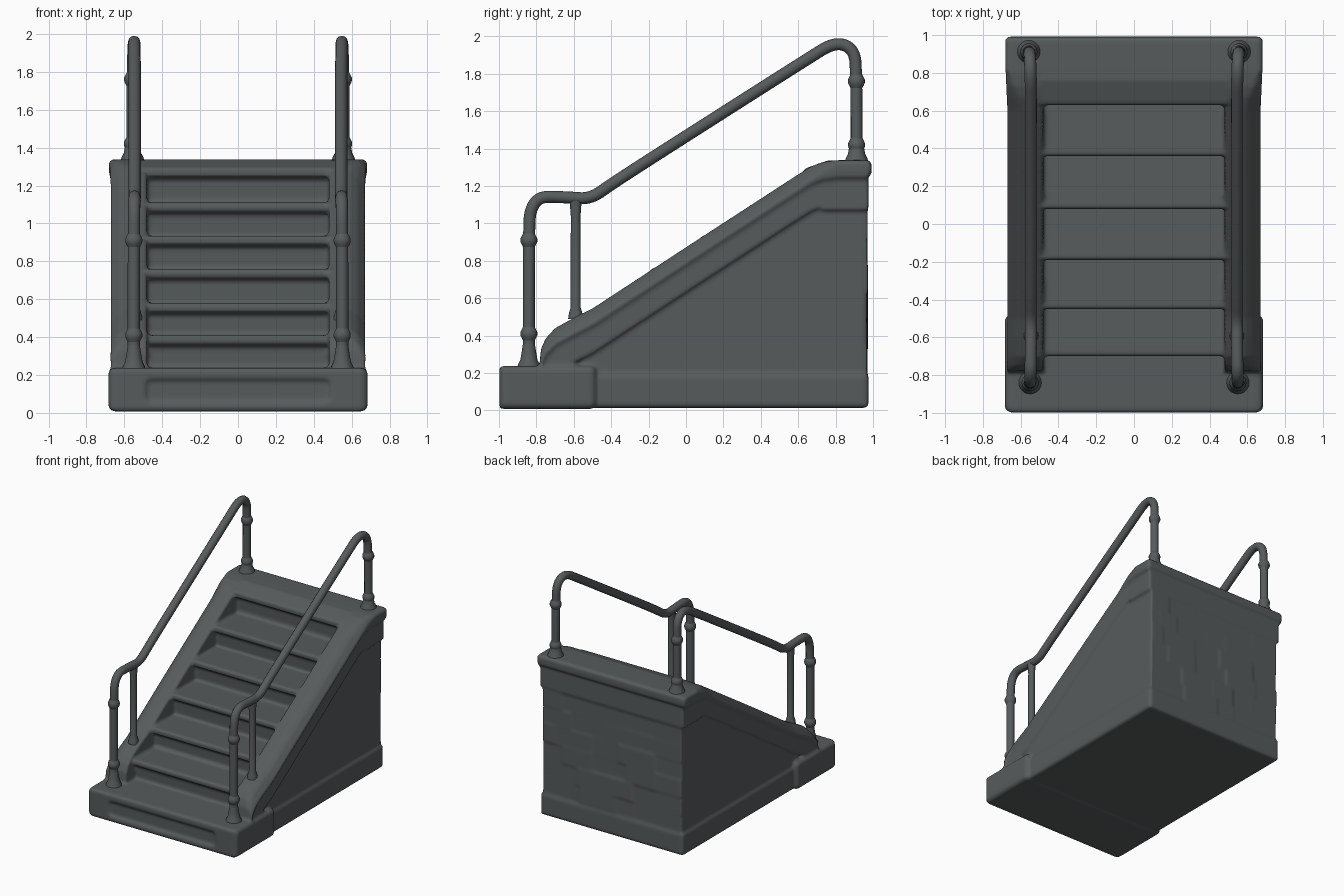
import bpy, bmesh, math, random
from mathutils import Vector

if "Cube" in bpy.data.objects:
    bpy.data.objects.remove(bpy.data.objects["Cube"])

random.seed(4)
stone = bpy.data.materials.new("dark_grey_stone")
stone.diffuse_color = (0.095, 0.105, 0.107, 1)
stone.use_nodes = True
stone.node_tree.nodes["Principled BSDF"].inputs["Base Color"].default_value = stone.diffuse_color


def finish(name, bm, bevel=0.0, segs=2, angle=40):
    """Turn a bmesh into a shaded, optionally bevelled object."""
    bmesh.ops.recalc_face_normals(bm, faces=bm.faces)
    me = bpy.data.meshes.new(name)
    bm.to_mesh(me)
    bm.free()
    ob = bpy.data.objects.new(name, me)
    bpy.context.collection.objects.link(ob)
    me.materials.append(stone)
    if bevel:
        m = ob.modifiers.new("soft_edges", 'BEVEL')
        m.width, m.segments, m.limit_method = bevel, segs, 'ANGLE'
    bpy.ops.object.select_all(action='DESELECT')
    ob.select_set(True)
    bpy.context.view_layer.objects.active = ob
    bpy.ops.object.shade_smooth_by_angle(angle=math.radians(angle))
    return ob


def add_box(bm, lo, hi):
    vs = bmesh.ops.create_cube(bm, size=1)["verts"]
    for v in vs:
        v.co = Vector([(a + b) / 2 + c * (b - a) for a, b, c in zip(lo, hi, v.co)])


def loft(bm, rings, caps=True):
    rings = [[bm.verts.new(p) for p in r] for r in rings]
    n = len(rings[0])
    for a, b in zip(rings, rings[1:]):
        for i in range(n):
            bm.faces.new((a[i], a[(i + 1) % n], b[(i + 1) % n], b[i]))
    if caps:
        bm.faces.new(rings[0])
        bm.faces.new(rings[-1])


def extrude_profile(bm, pts, half):
    """Extrude a (y, z) outline across x."""
    loft(bm, [[(x, y, z) for y, z in pts] for x in (-half, half)])


def lathe(bm, x, y, z, prof, n=20):
    loft(bm, [[(x + r * math.cos(k * math.tau / n), y + r * math.sin(k * math.tau / n), z + h)
               for k in range(n)] for r, h in prof], caps=False)


masonry = []

# masonry core and plinth
bm = bmesh.new()
extrude_profile(bm, [(-0.56, 0.03), (0.966, 0.03), (0.966, 1.26), (0.72, 1.26), (0.66, 1.09),
                     (0.56, 1.03), (-0.56, 0.27)], 0.638)
masonry.append(finish("masonry_core", bm, 0.015))
bm = bmesh.new()
add_box(bm, (-0.655, -0.6, 0.014), (0.655, 0.976, 0.2))
masonry.append(finish("plinth", bm, 0.022, 3))

# bottom step block with a sunken front panel
bm = bmesh.new()
add_box(bm, (-0.684, -0.998, 0.008), (0.684, -0.48, 0.238))
front = min(bm.faces, key=lambda f: f.calc_center_median().y)
bmesh.ops.inset_individual(bm, faces=[front], thickness=0.05)
for v in front.verts:
    v.co.x = math.copysign(0.49, v.co.x)
    v.co.z = 0.18 if v.co.z > 0.1 else 0.055
bmesh.ops.inset_individual(bm, faces=[front], thickness=0.006)
for v in front.verts:
    v.co.y += 0.018
block = finish("bottom_step", bm, 0.034, 4)
block.modifiers["soft_edges"].angle_limit = math.radians(80)
masonry.append(block)

# flight of steps with overhanging nosings
noses = [-0.70, -0.45, -0.19, 0.08, 0.36, 0.63]
tops = [0.41, 0.58, 0.76, 0.935, 1.11, 1.295]
bm = bmesh.new()
outline, prev = [(-0.66, 0.15)], 0.23
for y, z in zip(noses, tops):
    outline += [(y + 0.045, prev), (y + 0.04, z - 0.065), (y, z - 0.042), (y, z - 0.01), (y + 0.01, z)]
    prev = z - 0.005
outline += [(0.76, 1.337), (0.96, 1.338), (0.96, 0.15)]
extrude_profile(bm, outline, 0.5)
masonry.append(finish("steps", bm))

# top landing slab and the band below it
bm = bmesh.new()
add_box(bm, (-0.682, 0.79, 1.25), (0.682, 0.992, 1.338))
masonry.append(finish("landing_slab", bm, 0.025, 3))
bm = bmesh.new()
add_box(bm, (-0.658, 0.72, 1.07), (0.658, 0.975, 1.26))
masonry.append(finish("landing_band", bm, 0.01))

# side stringers: y, top z, and how far the outer edge is chamfered
path = [(-0.785, 0.23, 0.2), (-0.775, 0.33, 0.5), (-0.75, 0.385, 0.8), (-0.70, 0.44, 1), (-0.6, 0.495, 1),
        (-0.5, 0.545, 1), (0.05, 0.905, 1), (0.60, 1.262, 1), (0.67, 1.305, 0.8), (0.73, 1.328, 0.5),
        (0.80, 1.338, 0.2), (0.975, 1.338, 0.2)]
for s, side in ((-1, "left"), (1, "right")):
    bm = bmesh.new()
    rings = []
    for y, z, c in path:
        sec = [(0.48, z - 0.25), (0.48, z - 0.012), (0.492, z), (0.672 - 0.082 * c, z),
               (0.675 - 0.045 * c, z - 0.02 * c - 0.004), (0.68 - 0.008 * c, z - 0.065 * c - 0.01),
               (0.68 - 0.008 * c, z - 0.09), (0.658, z - 0.105), (0.658, z - 0.235), (0.63, z - 0.25)]
        rings.append([(s * x, y, max(h, 0.2 + 0.001 * i)) for i, (x, h) in enumerate(sec)])
    loft(bm, rings)
    masonry.append(finish(side + "_stringer", bm))

# shallow uneven stone courses on the back
for row in range(6):
    z0, x = 0.2 + row * 0.145, -0.636
    while x < 0.63:
        x1 = x + random.uniform(0.16, 0.34)
        x1 = 0.636 if x1 > 0.57 else x1
        bm = bmesh.new()
        add_box(bm, (x, 0.93, z0), (x1, 0.964 + random.uniform(0.0, 0.01), z0 + 0.145))
        masonry.append(finish("back_stone", bm))
        x = x1

# fuse the stonework into one worn, soft-edged skin
bm = bmesh.new()
dg = bpy.context.evaluated_depsgraph_get()
for ob in masonry:
    me = bpy.data.meshes.new_from_object(ob.evaluated_get(dg))
    bm.from_mesh(me)
    bpy.data.meshes.remove(me)
for ob in masonry:
    bpy.data.objects.remove(ob)
stairs = finish("stone_stairs", bm, angle=60)
stairs.modifiers.clear()
rm = stairs.modifiers.new("fuse", 'REMESH')
rm.mode, rm.voxel_size, rm.use_smooth_shade = 'VOXEL', 0.0115, True
sm = stairs.modifiers.new("wear", 'SMOOTH')
sm.factor, sm.iterations = 0.5, 2

# handrails: bent tube, inner post, flared feet and collars
rail = [(0.55, -0.84, 0.24), (0.55, -0.84, 0.6), (0.55, -0.84, 0.85), (0.548, -0.835, 1.145),
        (0.545, -0.63, 1.14), (0.545, -0.51, 1.13), (0.545, -0.39, 1.217), (0.545, 0.1, 1.53),
        (0.545, 0.65, 1.88), (0.547, 0.80, 1.973), (0.552, 0.903, 1.93), (0.555, 0.91, 1.78),
        (0.557, 0.912, 1.55), (0.557, 0.912, 1.335)]
foot = [(0.062, -0.005), (0.058, 0.012), (0.046, 0.035), (0.04, 0.07), (0.032, 0.12)]
collar = [(0.032, -0.035), (0.039, -0.022), (0.045, -0.008), (0.045, 0.008), (0.039, 0.022), (0.032, 0.035)]
for s, side in ((-1, "left"), (1, "right")):
    cu = bpy.data.curves.new("rail_path", 'CURVE')
    cu.dimensions = '3D'
    cu.bevel_depth, cu.bevel_resolution = 0.032, 4
    sp = cu.splines.new('NURBS')
    sp.points.add(len(rail) - 1)
    for p, (x, y, z) in zip(sp.points, rail):
        p.co = (s * x, y, z, 1)
    sp.order_u, sp.use_endpoint_u, sp.resolution_u = 3, True, 8
    tmp = bpy.data.objects.new("rail_path", cu)
    bpy.context.collection.objects.link(tmp)
    me = bpy.data.meshes.new_from_object(tmp.evaluated_get(bpy.context.evaluated_depsgraph_get()))
    bm = bmesh.new()
    bm.from_mesh(me)
    bpy.data.objects.remove(tmp)
    bpy.data.meshes.remove(me)
    finish(side + "_handrail", bm)

    bm = bmesh.new()
    lathe(bm, s * 0.545, -0.59, 0.49, [(0.04, 0), (0.036, 0.03), (0.027, 0.06), (0.026, 0.55), (0.032, 0.63)])
    lathe(bm, s * 0.55, -0.84, 0.235, foot)
    lathe(bm, s * 0.557, 0.912, 1.336, foot)
    for x, y, z in ((0.55, -0.84, 0.41), (0.55, -0.84, 0.91), (0.557, 0.912, 1.42), (0.556, 0.911, 1.76)):
        lathe(bm, s * x, y, z, collar)
    finish(side + "_post_fittings", bm)
